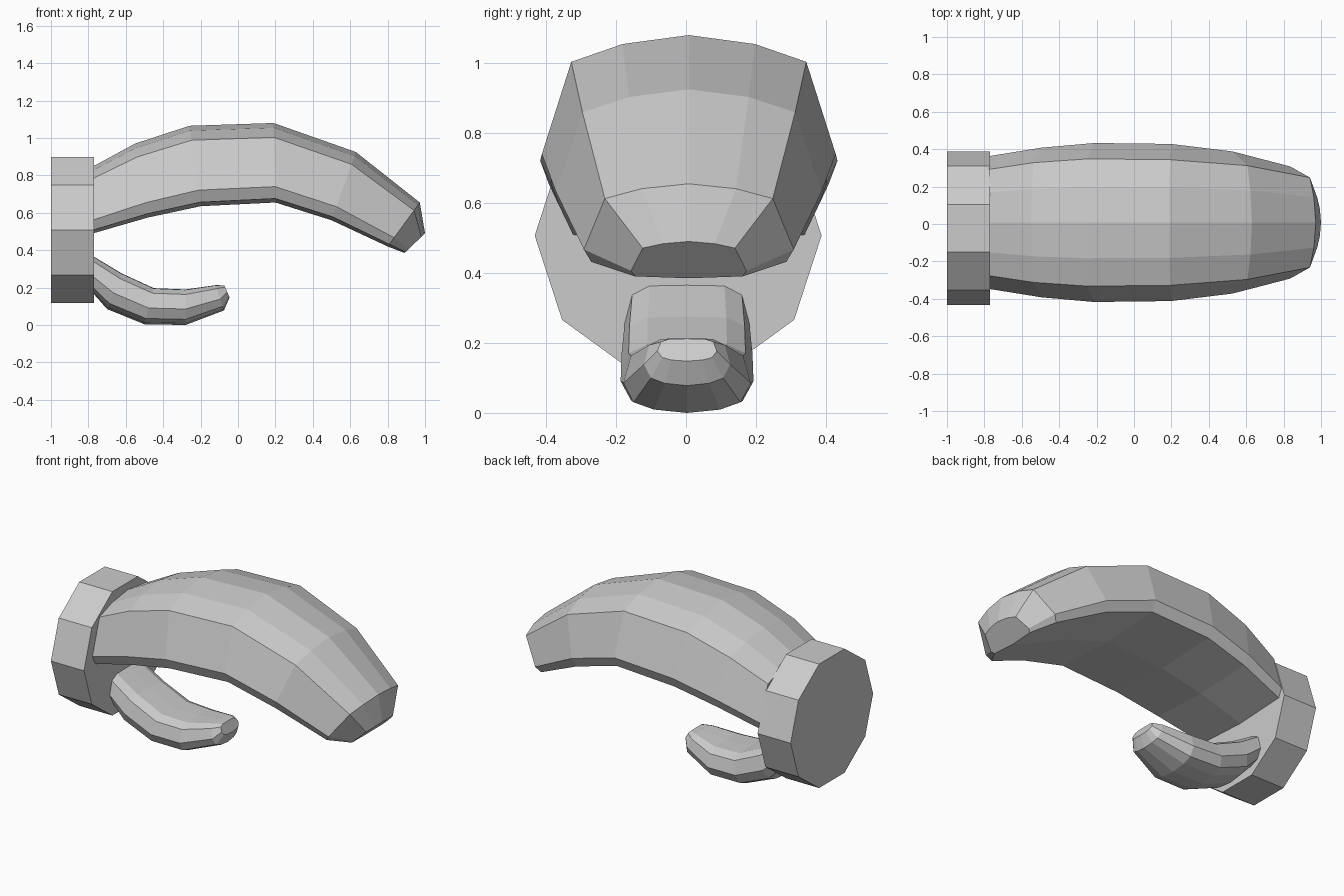
import bpy, bmesh
from math import pi, cos, sin
from mathutils import Vector

if "Cube" in bpy.data.objects:
    bpy.data.objects.remove(bpy.data.objects["Cube"])


def finish(bm, name):
    bmesh.ops.recalc_face_normals(bm, faces=bm.faces)
    mesh = bpy.data.meshes.new(name)
    bm.to_mesh(mesh)
    bm.free()
    obj = bpy.data.objects.new(name, mesh)
    bpy.context.collection.objects.link(obj)


def bridge(bm, rings):
    for a, b in zip(rings, rings[1:]):
        n = len(a)
        for i in range(n):
            j = (i + 1) % n
            bm.faces.new((a[i], a[j], b[j], b[i]))
    bm.faces.new(rings[0])
    bm.faces.new(rings[-1])


def loft(name, half, stations, yc):
    # half: (width factor, fraction from top to bottom), mirrored in y
    # station: top x, top z, bottom x, bottom z, half width
    outline = half + [(-w, f) for w, f in reversed(half[1:-1])]
    bm = bmesh.new()
    rings = []
    for tx, tz, bx, bz, width in stations:
        rings.append([bm.verts.new((tx + (bx - tx) * f, yc + w * width,
                                    tz + (bz - tz) * f)) for w, f in outline])
    bridge(bm, rings)
    finish(bm, name)


# Ten-sided cuff
bm = bmesh.new()
bridge(bm, [[bm.verts.new((x, -0.0225 + 0.41 * cos(i * pi / 5),
                           0.507 + 0.41 * sin(i * pi / 5))) for i in range(10)]
            for x in (-1.0, -0.77)])
finish(bm, "cuff")

# Curved hand pocket
loft("mitt_hand",
     [(0, 0), (0.45, 0.06), (0.8, 0.18), (1, 0.8), (0.93, 0.95), (0, 1)],
     [(-0.775, 0.848, -0.775, 0.49, 0.355),
      (-0.55, 0.97, -0.48, 0.575, 0.40),
      (-0.26, 1.065, -0.2, 0.635, 0.425),
      (0.19, 1.08, 0.2, 0.655, 0.42),
      (0.63, 0.925, 0.5, 0.56, 0.38),
      (0.972, 0.655, 0.8, 0.42, 0.30),
      (1.0, 0.49, 0.89, 0.385, 0.165)], 0.008)

# Upturned thumb
loft("mitt_thumb",
     [(0, 0), (0.6, 0.01), (0.88, 0.14), (1, 0.55), (0.84, 0.84),
      (0.52, 0.95), (0, 1)],
     [(-0.775, 0.368, -0.775, 0.17, 0.178),
      (-0.62, 0.275, -0.70, 0.085, 0.187),
      (-0.45, 0.197, -0.5, 0.004, 0.19),
      (-0.28, 0.19, -0.28, 0.0, 0.182),
      (-0.12, 0.213, -0.075, 0.078, 0.123),
      (-0.073, 0.212, -0.045, 0.148, 0.085)], 0.003)
